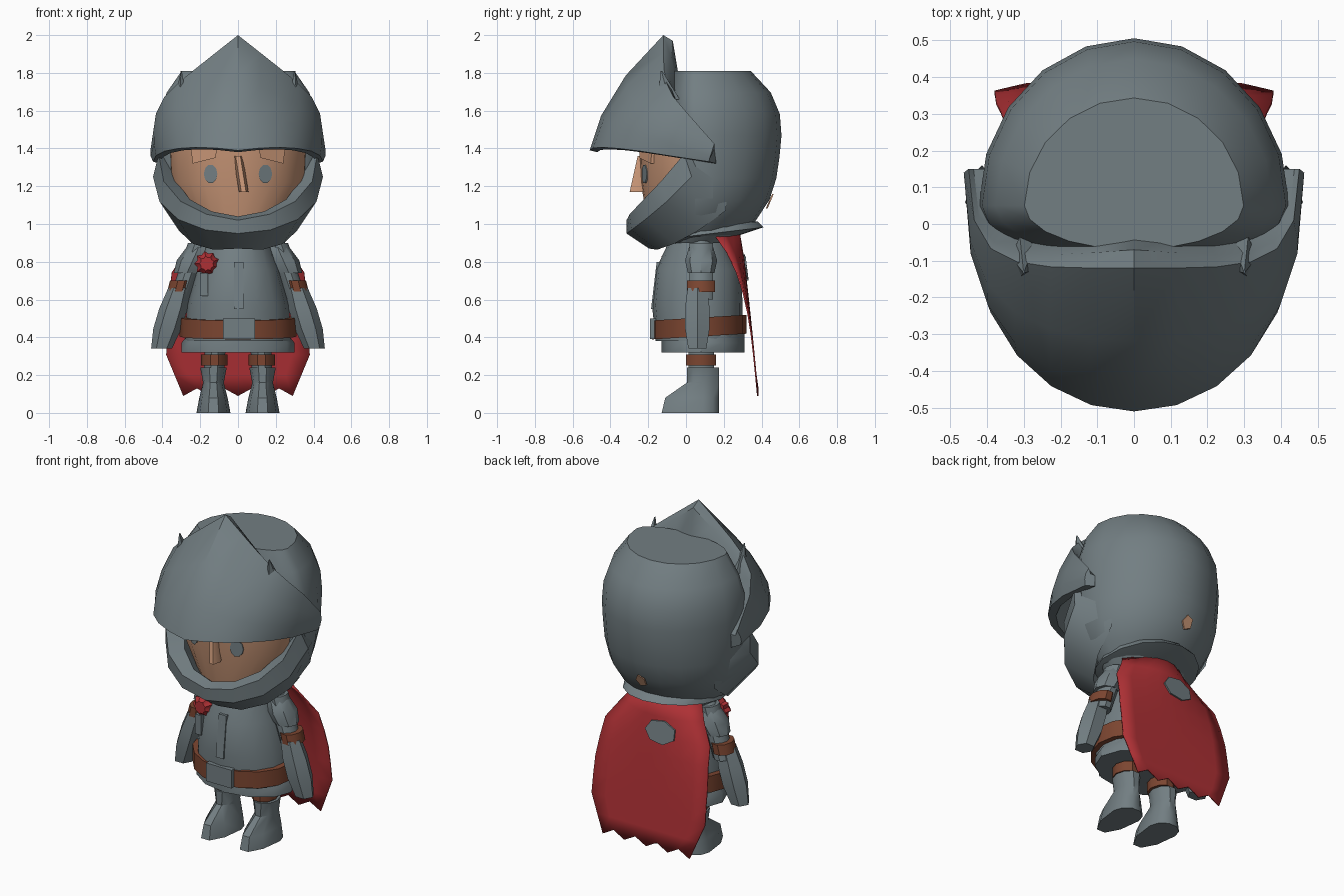
import bpy, bmesh, math
from math import sin, cos, pi, tau

default = bpy.data.objects.get("Cube")
if default:
    bpy.data.objects.remove(default, do_unlink=True)


def material(name, red, green, blue):
    mat = bpy.data.materials.new(name)
    mat.use_nodes = True
    mat.diffuse_color = (red, green, blue, 1)
    for node in mat.node_tree.nodes:
        if node.type == "BSDF_PRINCIPLED":
            node.inputs["Base Color"].default_value = (red, green, blue, 1)
    return mat


STEEL = material("steel grey", .17, .21, .225)
SKIN = material("skin", .57, .3, .18)
LEATHER = material("brown leather", .2, .06, .03)
RED = material("red cloth", .42, .03, .035)


def loft(name, mat, rings, closed=True, mirror=False, thickness=0):
    """Skin a list of equal point rings and shade the result."""
    bm = bmesh.new()
    rows = [[bm.verts.new(point) for point in ring] for ring in rings]
    count = len(rows[0])
    for low, high in zip(rows, rows[1:]):
        for i in range(count if closed else count - 1):
            j = (i + 1) % count
            bm.faces.new((low[i], low[j], high[j], high[i]))
    if closed:
        bm.faces.new(rows[0])
        bm.faces.new(rows[-1])
    bmesh.ops.recalc_face_normals(bm, faces=bm.faces[:])
    mesh = bpy.data.meshes.new(name)
    bm.to_mesh(mesh)
    bm.free()
    mesh.materials.append(mat)
    mesh.shade_smooth()
    mesh.set_sharp_from_angle(angle=math.radians(40))
    obj = bpy.data.objects.new(name, mesh)
    bpy.context.collection.objects.link(obj)
    if thickness:
        solid = obj.modifiers.new("thickness", "SOLIDIFY")
        solid.thickness = thickness
        solid.offset = 0
    if mirror:
        obj.modifiers.new("mirror", "MIRROR")


def at(values, t):
    """Read a constant or an evenly spaced list of values at t in 0..1."""
    if not isinstance(values, list):
        return values
    place = t * (len(values) - 1)
    i = min(int(place), len(values) - 2)
    return values[i] + (values[i + 1] - values[i]) * (place - i)


def column(name, mat, bottom, top, half, front, back,
           x=0, middle=None, tilt=0, sides=16, mirror=False):
    """Stack of ovals; half width, front and back may change with height."""
    steps = max(2, len(half) if isinstance(half, list) else 2)
    rings = []
    for k in range(steps):
        t = k / (steps - 1)
        near, far = at(front, t), at(back, t)
        centre = (near + far) / 2 if middle is None else middle
        ring = []
        for i in range(sides):
            a = tau * i / sides
            reach = far - centre if sin(a) > 0 else centre - near
            y = centre + reach * sin(a)
            ring.append((at(x, t) + at(half, t) * cos(a), y,
                         bottom + (top - bottom) * t + tilt * y))
        rings.append(ring)
    loft(name, mat, rings, mirror=mirror)


def limb(name, mat, bottom, top, x, widths, ratio=1.2, y=.08, sides=10):
    """Mirrored pair of leaning tubes, deeper than wide by the ratio."""
    widths = widths if isinstance(widths, list) else [widths, widths]
    column(name, mat, bottom, top, widths, [y - w * ratio for w in widths],
           [y + w * ratio for w in widths], x=x, sides=sides, mirror=True)


def plate(name, mat, outline, surface, thick=.009, mirror=False):
    """Lay an x-z outline onto the depth given by surface(x, z)."""
    rings = [[(x, surface(x, z) + d, z) for x, z in outline] for d in (0, thick)]
    loft(name, mat, rings, mirror=mirror)


def disc(x, z, rx, rz, sides=10):
    angles = [tau * i / sides for i in range(sides)]
    return [(x + rx * cos(a), z + rz * sin(a)) for a in angles]


def box(left, right, low, high):
    return [(left, low), (right, low), (right, high), (left, high)]


def sweep(name, mat, station, steps):
    """Loft a section from one side, through the front, to the other side."""
    rings = []
    for k in range(-steps, steps + 1):
        side = -1 if k < 0 else 1
        rings.append([(side * x, y, z) for x, y, z in station(abs(k) / steps)])
    loft(name, mat, rings)


# Helmet shell: a rounded barrel with a broad flat top
levels = [k / 8 for k in range(9)]
swell = [1 - .45 * abs(2 * t - 1) ** 3 for t in levels]
column("helmet_shell", STEEL, .9, 1.81,
       [.415 * s + .07 * t ** 4 for s, t in zip(swell, levels)],
       [-.06, -.06, -.07, -.11, -.07],
       [.46 * s - .02 + .11 * t for s, t in zip(swell, levels)],
       middle=.05, sides=20)


def visor_section(u):
    """Raised visor from the peaked centre (u = 0) to the hinge (u = 1)."""
    s, c = sin(u * pi / 2), cos(u * pi / 2)
    lip = (.45 * s, .12 - .63 * abs(c) ** .8, 1.39 + .1 * u - .16 * u * u)
    crest = (.45 * s, .27 * u ** 4 - .12, 2 - .355 * s - .22 * u ** 6)
    x, y, z = lip
    points = [(x * .92, y + .04, z - .01)]
    for t in (0, .3, .65, 1):
        bulge = sin(pi * t)
        x, y, z = (a + (b - a) * t for a, b in zip(lip, crest))
        points.append((x + .015 * u * bulge, y - .07 * bulge * (1 - u * u), z))
    x, y, z = crest
    points.append((x * .97, y + .05 * (1 - u), z - .03))
    points.append((x * .9, y + .08 * (1 - u * u), z - .03 - .18 * (1 - u)))
    return points


def chin_section(u):
    """Chin guard from the jaw point (u = 0) up to the temple (u = 1)."""
    x = .45 * sin(u * pi / 2)
    y = .03 - .345 * cos(u * pi / 2)
    z = .95 + .3 * u * u
    under = (x * .75, y + .12 + .06 * u, z - .08 - .1 * u)
    rim = (x - .03 * u, y - .04 * u, z + .07 + .05 * u)
    inner = (rim[0] * .84, rim[1] + .06 + .05 * u, rim[2] + .02 * (1 - u))
    heel = (x * .8, y + .2, z - .02)
    return [under, (x, y, z), rim, inner, heel]


sweep("helmet_visor", STEEL, visor_section, 6)
sweep("helmet_chin_guard", STEEL, chin_section, 4)
column("visor_spikes", STEEL, 1.66, 1.81, [.035, .003], [-.15, -.135],
       [-.03, -.125], x=.3, sides=5, mirror=True)

# Face with eyes, brows and a crooked nose
column("face", SKIN, 1, 1.44, [.24, .36, .37], [-.2, -.24, -.25], .2,
       middle=.05, sides=24)


def face_depth(x, z):
    return .05 - .298 * math.sqrt(1 - (x / .36) ** 2)


plate("eyes", STEEL, disc(.145, 1.265, .036, .05), face_depth, mirror=True)
brow = [(.11, 1.4), (.25, 1.4), (.24, 1.32), (.12, 1.35)]
plate("brows", SKIN, brow, lambda x, z: face_depth(x, z) - .015, .03, mirror=True)
column("nose", SKIN, 1.17, 1.36, .025, [-.305, -.26], -.2, x=[.03, 0], sides=6)
plate("nape_patch", SKIN, disc(-.01, 1.12, .035, .04, 5),
      lambda x, z: .439 + .43 * (z - 1.12))

# Torso: collar, tunic, belt and skirt
column("collar", STEEL, .9, 1, [.17, .29, .28, .2], [-.08, -.15, -.13, -.1],
       [.25, .41, .38, .28], middle=.08, tilt=.12)
column("tunic", STEEL, .38, .95, [.28, .27, .22, .15], [-.16, -.18, -.16, -.07],
       [.3, .3, .29, .2], middle=.07)
column("belt", LEATHER, .4, .5, .31, -.18, .32, middle=.07, tilt=.06)
column("skirt", STEEL, .32, .42, [.3, .3, .26], -.13, .31, middle=.08, sides=12)
plate("buckle", STEEL, box(-.08, .09, .39, .5), lambda x, z: -.19, .03)
plate("chest_ridge", STEEL, box(-.02, .03, .55, .8),
      lambda x, z: .15 * max(0, z - .6) - .185, .03)

# Chest flower with its clip
petals = []
for depth, size in ((-.06, .06), (-.1, .067), (-.13, .04)):
    outline = disc(0, 0, size, size, 18)
    petals.append([(x * (.8 + .2 * (i % 2)) - .165, depth,
                    z * (.8 + .2 * (i % 2)) + .79)
                   for i, (x, z) in enumerate(outline)])
loft("chest_flower", RED, petals)
plate("flower_clip", STEEL, box(-.2, -.16, .62, .74), lambda x, z: -.125, .06)

# Arms
limb("upper_arms", STEEL, .6, .9, [.31, .21], .055)
limb("shoulder_guards", STEEL, .74, .94, [.27, .18], [.07, .085, .065, .03], 1, sides=8)
limb("arm_bands", LEATHER, .64, .7, [.315, .3], .06, 1.3)
limb("gauntlets", STEEL, .34, .66, [.405, .31], [.055, .075, .075, .06], 1, .06, 6)

# Legs and pointed boots
limb("legs", STEEL, .15, .37, [.13, .12], .055, 1.3)
limb("leg_bands", LEATHER, .25, .31, .125, .07)
column("boots", STEEL, 0, .24, [.09, .075, .055, .07], [-.14, -.12, 0, 0], .18,
       x=.13, middle=.09, sides=10, mirror=True)


# Cape with a ragged hem, its top corners wrapping over the shoulders
def cape_depth(t, v):
    return .28 + .1 * v ** .8 - .14 * t * t * (1 - v) ** 4


cape = []
for k in range(9):
    v = k / 8
    row = []
    for i in range(-4, 5):
        t = i / 4
        hem = .04 * (i % 2) if v == 1 else 0
        row.append((t * at([.2, .35, .375, .38, .29], v), cape_depth(t, v),
                    .96 - .87 * v + hem))
    cape.append(row)
loft("cape", RED, cape, closed=False, thickness=.008)
plate("back_plate", STEEL, disc(-.05, .77, .1, .07, 7),
      lambda x, z: cape_depth(x / .33, (.96 - z) / .87) + .005)
